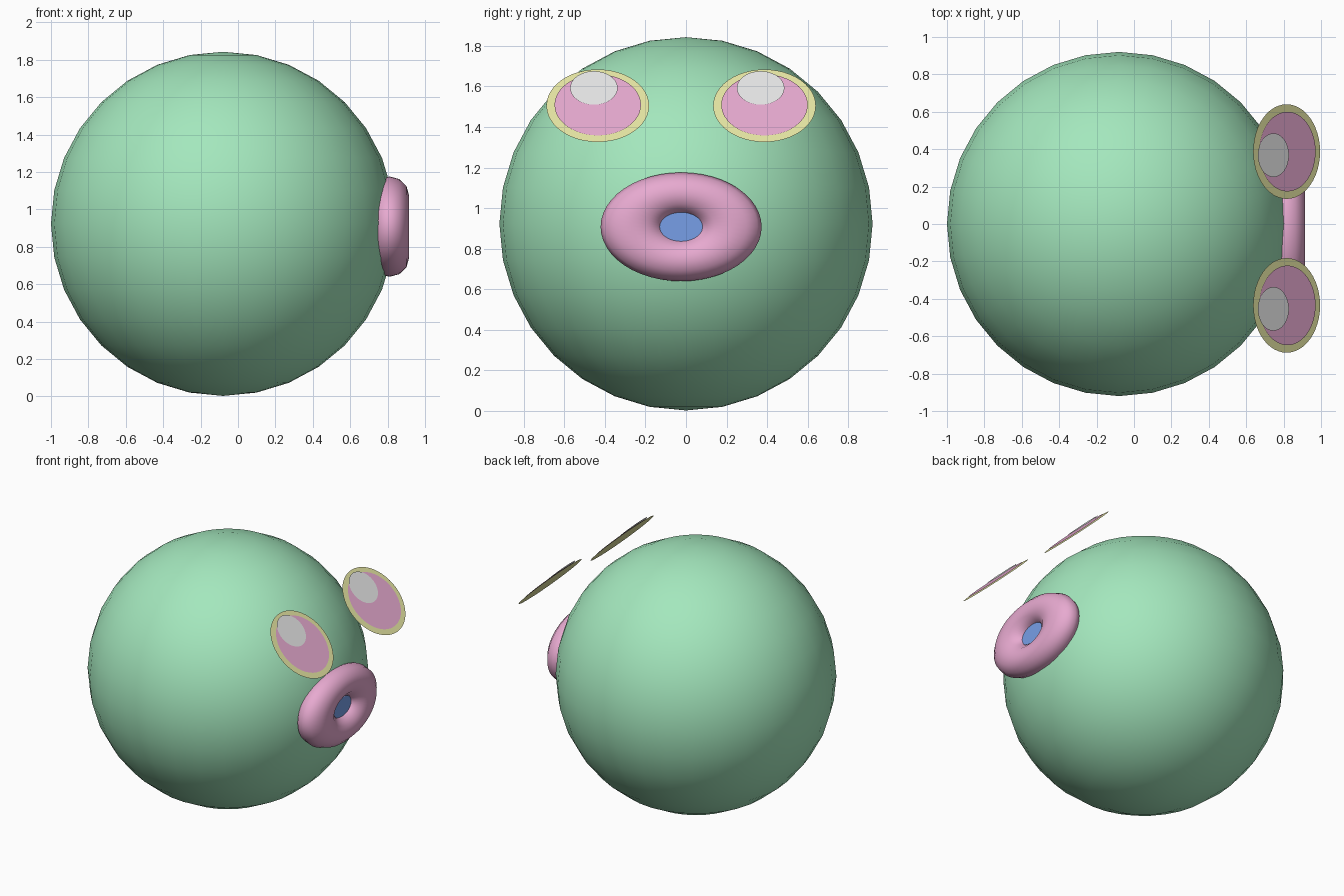
import bpy
import math

if "Cube" in bpy.data.objects:
    bpy.data.objects.remove(bpy.data.objects["Cube"])


def material(name, rgb):
    m = bpy.data.materials.new(name)
    m.diffuse_color = (*rgb, 1.0)
    m.use_nodes = True
    m.node_tree.nodes["Principled BSDF"].inputs["Base Color"].default_value = m.diffuse_color
    return m


GREEN = material("mint green", (0.37, 0.80, 0.51))
PINK = material("pink", (0.80, 0.40, 0.63))
YELLOW = material("pale yellow", (0.80, 0.80, 0.37))
WHITE = material("white", (0.80, 0.80, 0.80))
BLUE = material("blue", (0.185, 0.345, 0.80))


def finish(name, mat, scale=(1, 1, 1)):
    ob = bpy.context.object
    ob.name = name
    ob.scale = scale
    ob.data.materials.append(mat)
    return ob


def disc(name, mat, loc, tilt, scale):
    """Flat filled disc, tipped from +z towards +x."""
    bpy.ops.mesh.primitive_circle_add(vertices=48, radius=1, fill_type='NGON',
                                      location=loc, rotation=(0, tilt, 0))
    return finish(name, mat, scale)


# Round body
bpy.ops.mesh.primitive_uv_sphere_add(segments=32, ring_count=16, radius=0.92,
                                     location=(-0.08, 0, 0.923))
finish("body", GREEN)
bpy.ops.object.shade_smooth()

# Lips: squashed ring facing +x
MOUTH_Y, MOUTH_Z = -0.024, 0.908
bpy.ops.mesh.primitive_torus_add(major_segments=48, minor_segments=12,
                                 major_radius=0.615, minor_radius=0.385,
                                 location=(0.81, MOUTH_Y, MOUTH_Z),
                                 rotation=(0, math.pi / 2, 0))
finish("lips", PINK, (0.268, 0.397, 0.273))
bpy.ops.object.shade_smooth()

# Mouth opening inside the lips
disc("mouth_opening", BLUE, (0.847, MOUTH_Y, MOUTH_Z), math.pi / 2,
     (0.085, 0.125, 1))

# Eyes: stacked discs tilted 45 degrees upward
TILT = math.pi / 4
for side, y in (("left", -0.435), ("right", 0.387)):
    for part, mat, r, dy, up, lift in (
            ("eye_rim", YELLOW, 0.253, 0.0, 0.0, 0.0),
            ("iris", PINK, 0.213, 0.0, 0.0, 0.006),
            ("glint", WHITE, 0.117, -0.019, 0.112, 0.012)):
        # lift runs along the disc normal, up runs along its slope
        k = math.sqrt(0.5)
        disc(f"{part}_{side}", mat,
             (0.816 + k * (lift - up), y + dy, 1.505 + k * (lift + up)),
             TILT, (r, r, 1))
